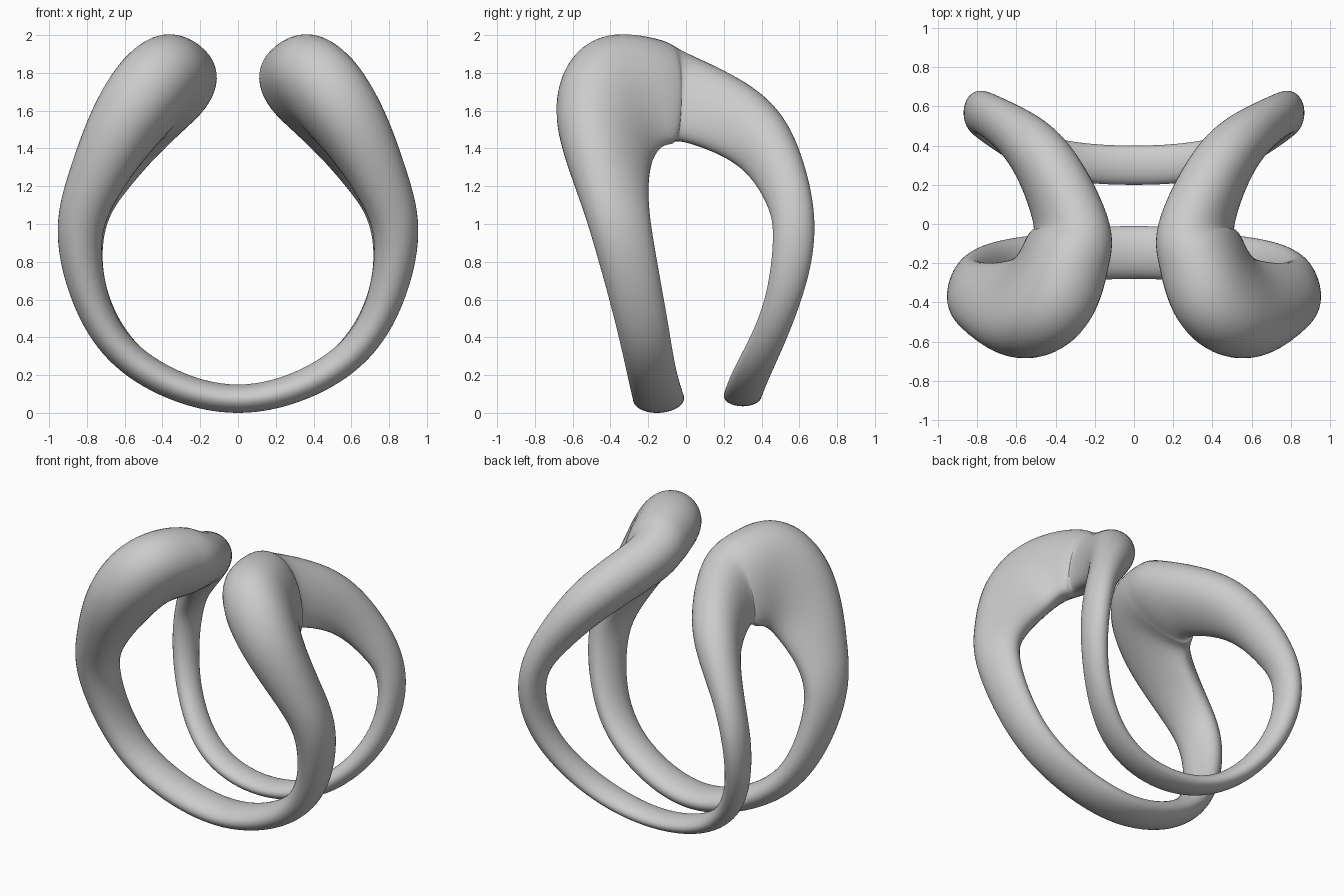
import bpy
import bmesh
import math
from mathutils import Vector

cube = bpy.data.objects.get("Cube")
if cube:
    bpy.data.objects.remove(cube, do_unlink=True)

STEPS = 10   # rings between two control sections
SIDES = 48   # points around each section

# Control sections of one half: outer edge, inner edge, half thickness
sections = [Vector(s) for s in (
    (0, -.28, .07, 0, -.01, .08, .075),        # front bottom
    (.46, -.31, .20, .46, -.05, .22, .08),
    (.74, -.38, .50, .73, -.10, .50, .09),
    (.84, -.49, .90, .83, -.17, .90, .115),    # front side
    (.79, -.59, 1.23, .74, -.20, 1.15, .14),
    (.65, -.67, 1.58, .62, -.19, 1.29, .17),
    (.46, -.62, 1.85, .56, -.16, 1.37, .19),   # bulb
    (.30, -.44, 1.97, .53, -.11, 1.42, .19),
    (.21, -.20, 1.95, .50, -.06, 1.435, .18),
    (.20, .03, 1.87, .48, 0, 1.44, .155),
    (.40, .39, 1.69, .56, .26, 1.32, .14),
    (.63, .59, 1.41, .69, .42, 1.12, .105),
    (.78, .68, 1.0, .79, .46, .92, .08),       # back side
    (.74, .60, .57, .73, .40, .55, .07),
    (.45, .45, .21, .45, .25, .22, .06),
    (0, .40, .09, 0, .20, .09, .055),          # back bottom
)]


def flipped(section):
    f = section.copy()
    f[0], f[3] = -f[0], -f[3]
    return f


def with_neighbours(keys):
    """Mirrored neighbours keep the two seams smooth."""
    return [flipped(keys[1])] + keys + [flipped(keys[-2])]


# Control values whose cubic B-spline passes through the sections
controls = [s.copy() for s in sections]
for _ in range(20):
    ext = with_neighbours(controls)
    controls = [c + s - (ext[i] + 4 * c + ext[i + 2]) / 6
                for i, (c, s) in enumerate(zip(controls, sections))]


def spline(a, b, c, d, t):
    """Cubic B-spline value and slope."""
    u = 1 - t
    value = (a * u ** 3 + b * (3 * t ** 3 - 6 * t * t + 4)
             + c * (3 * u ** 3 - 6 * u * u + 4) + d * t ** 3) / 6
    slope = (c - a) * (u * u / 2) + (c - b) * (2 * t * u) + (d - b) * (t * t / 2)
    return value, slope


def ring_points(keys, t):
    """Egg-shaped section, fuller at the outer edge where the band is thick."""
    value, slope = spline(*keys, t)
    outer, inner, thick = Vector(value[:3]), Vector(value[3:6]), value[6]
    centre, wide = (outer + inner) / 2, (outer - inner) / 2
    along = Vector(slope[:3]) + Vector(slope[3:6])
    thin = along.cross(wide).normalized() * thick
    egg = max(0, 3 * (thick - .07))
    angles = [2 * math.pi * i / SIDES for i in range(SIDES)]
    return [centre + wide * math.cos(a) + thin * math.sin(a) * (1 + egg * math.cos(a))
            for a in angles]


# Sweep the half band
keys = with_neighbours(controls)
bm = bmesh.new()
rings = []
for k in range(len(sections) - 1):
    last = k == len(sections) - 2
    for s in range(STEPS + last):
        points = ring_points(keys[k:k + 4], s / STEPS)
        rings.append([bm.verts.new(p) for p in points])
for near, far in zip(rings, rings[1:]):
    for i in range(SIDES):
        j = (i + 1) % SIDES
        bm.faces.new((near[i], near[j], far[j], far[i]))
for v in rings[0] + rings[-1]:
    v.co.x = 0
bmesh.ops.recalc_face_normals(bm, faces=bm.faces)
if sum(f.normal.dot(f.calc_center_median() - Vector((0, 0, .9))) * f.calc_area() for f in bm.faces) < 0:
    bmesh.ops.reverse_faces(bm, faces=bm.faces)

mesh = bpy.data.meshes.new("ring_band")
bm.to_mesh(mesh)
bm.free()
band = bpy.data.objects.new("ring_band", mesh)
bpy.context.collection.objects.link(band)

# Left and right halves
mirror = band.modifiers.new("mirror", 'MIRROR')
mirror.use_clip = True
mirror.merge_threshold = 0.001

grey = bpy.data.materials.new("plain_grey")
grey.use_nodes = True
colour = (0.6, 0.6, 0.6, 1)
grey.diffuse_color = colour
grey.node_tree.nodes["Principled BSDF"].inputs["Base Color"].default_value = colour
mesh.materials.append(grey)

bpy.ops.object.select_all(action='DESELECT')
band.select_set(True)
bpy.context.view_layer.objects.active = band
bpy.ops.object.shade_smooth()
